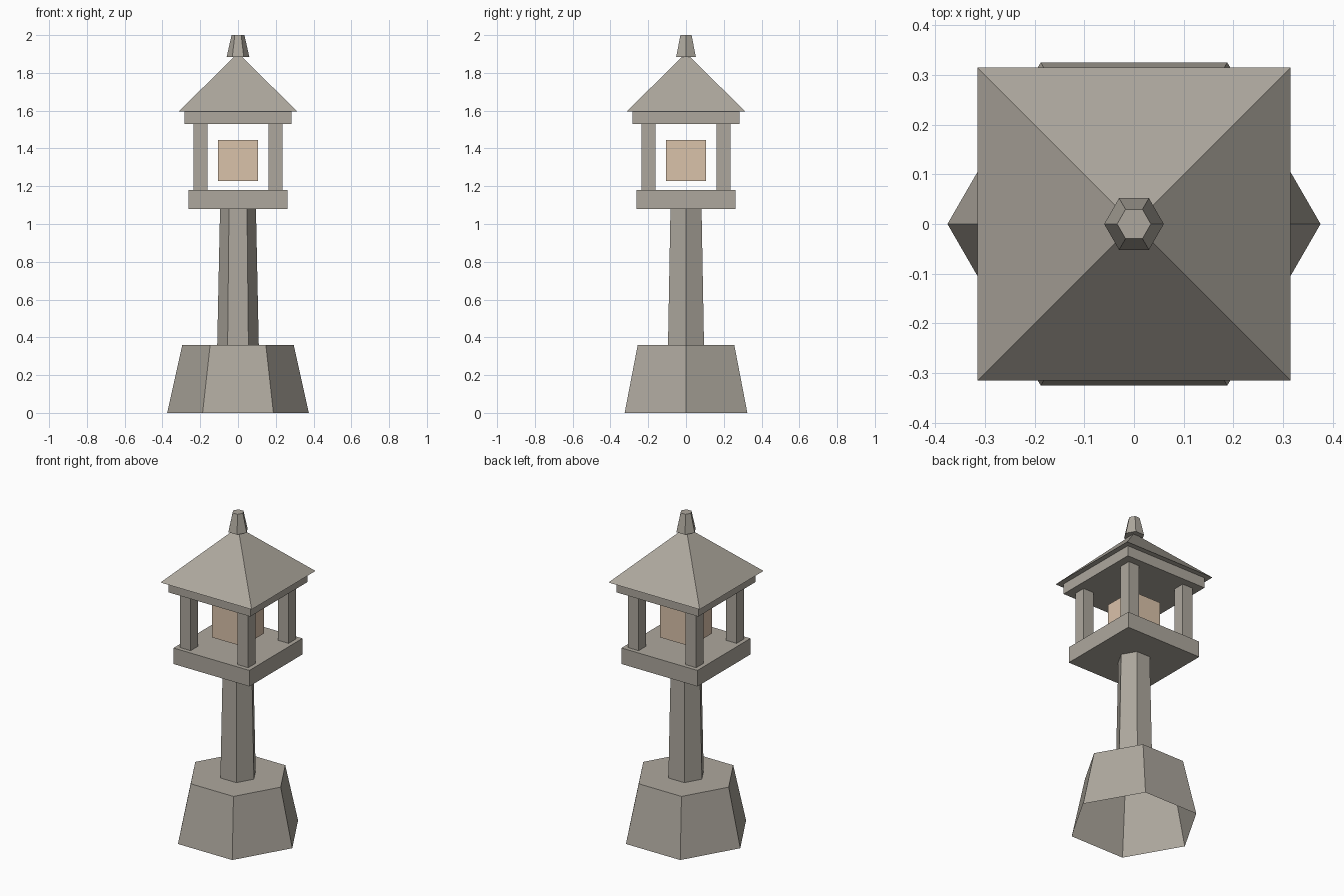
import bpy, bmesh, math

cube = bpy.data.objects.get("Cube")
if cube:
    bpy.data.objects.remove(cube, do_unlink=True)


def make_material(name, rgb):
    mat = bpy.data.materials.new(name)
    mat.use_nodes = True
    color = (*rgb, 1.0)
    mat.diffuse_color = color
    mat.node_tree.nodes["Principled BSDF"].inputs["Base Color"].default_value = color
    return mat


stone = make_material("warm grey stone", (0.42, 0.39, 0.34))
glow = make_material("pale amber lamp", (0.70, 0.54, 0.40))


def frustum(name, sides, r_low, r_high, z_low, z_high, mat, turn=0.0, x=0, y=0, floor=True):
    """Upright tapered prism; a zero top radius gives a point."""
    bm = bmesh.new()

    def ring(r, z):
        angles = [turn + math.tau * i / sides for i in range(sides)]
        return [bm.verts.new((x + r * math.cos(a), y + r * math.sin(a), z)) for a in angles]

    low = ring(r_low, z_low)
    if r_high > 0:
        high = ring(r_high, z_high)
        bm.faces.new(high)
    else:
        high = [bm.verts.new((x, y, z_high))] * sides
    for i in range(sides):
        j = (i + 1) % sides
        corners = [low[i], low[j], high[j]]
        if r_high > 0:
            corners.append(high[i])
        bm.faces.new(corners)
    if floor:
        bm.faces.new(low[::-1])
    mesh = bpy.data.meshes.new(name)
    bm.to_mesh(mesh)
    bm.free()
    mesh.materials.append(mat)
    obj = bpy.data.objects.new(name, mesh)
    bpy.context.collection.objects.link(obj)
    return obj


def block(name, half, z_low, z_high, mat, x=0, y=0, half_top=None):
    """Square part given by its half width."""
    top = half if half_top is None else half_top
    diag = math.sqrt(2)
    return frustum(name, 4, half * diag, top * diag, z_low, z_high, mat, math.pi / 4, x, y)


# Hexagonal foot, hollow underneath, and the slender post
frustum("foot", 6, 0.375, 0.295, 0, 0.36, stone, floor=False)
frustum("post", 6, 0.11, 0.095, 0.36, 1.08, stone)

# Lamp chamber: platform, four corner pillars, lamp and lintel slab
block("platform", 0.262, 1.08, 1.18, stone)
for side_x, label_x in ((1, "left"), (-1, "right")):
    for side_y, label_y in ((-1, "front"), (1, "back")):
        block(f"pillar_{label_y}_{label_x}", 0.037, 1.18, 1.53, stone,
              side_x * 0.199, side_y * 0.199)
block("lamp", 0.105, 1.228, 1.445, glow)
block("lintel", 0.283, 1.53, 1.595, stone)

# Pyramid roof and finial
block("roof", 0.315, 1.595, 1.905, stone, half_top=0)
frustum("finial", 6, 0.06, 0.034, 1.885, 2.0, stone)
